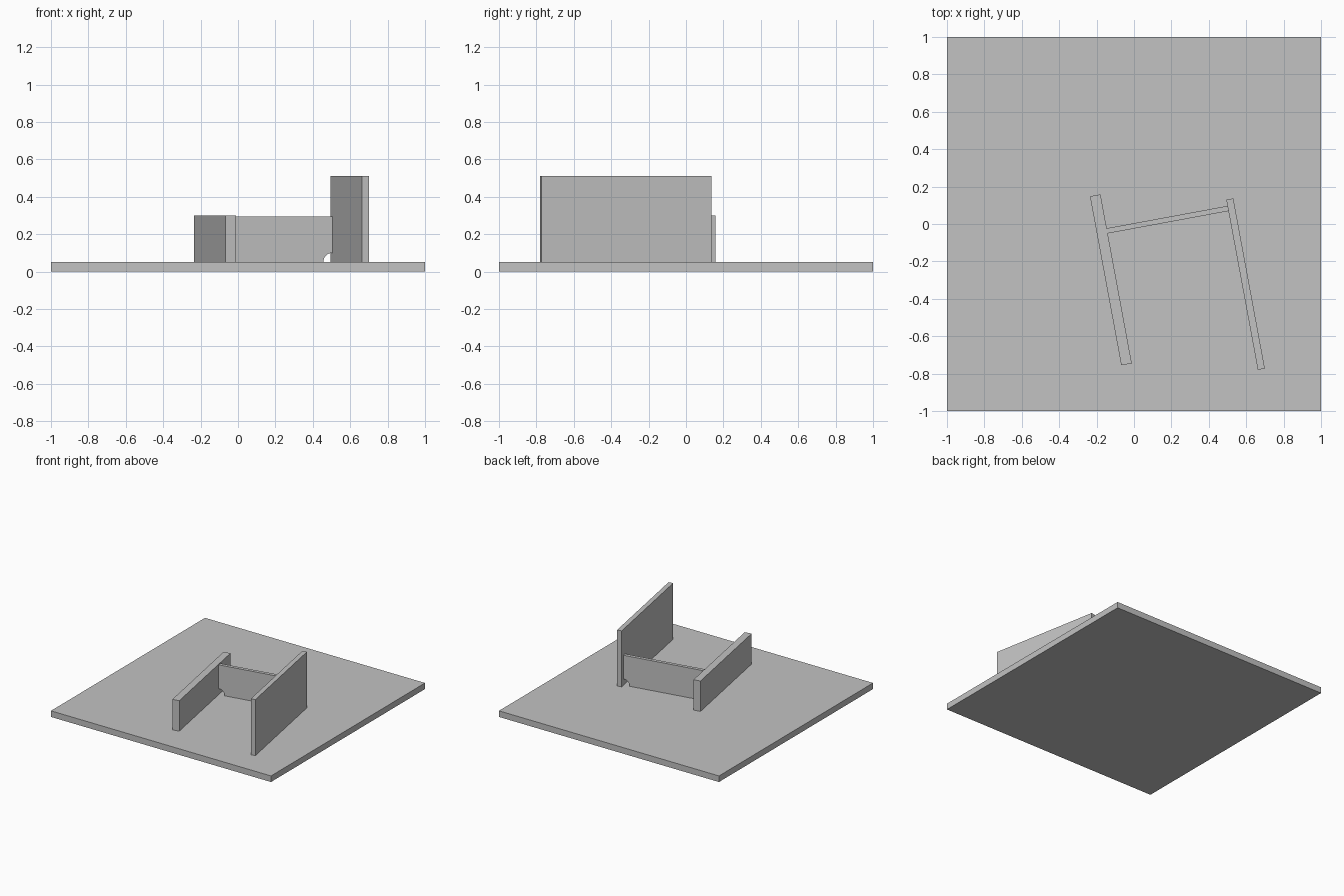
import bpy
import bmesh
from math import radians, sin, cos, pi
from mathutils import Matrix

default = bpy.data.objects.get("Cube")
if default:
    bpy.data.objects.remove(default, do_unlink=True)

grey = bpy.data.materials.new("plain grey")
grey.use_nodes = True
colour = (0.54, 0.54, 0.54, 1)
grey.diffuse_color = colour
grey.node_tree.nodes["Principled BSDF"].inputs["Base Color"].default_value = colour

BASE_TOP = 0.05
TURN = Matrix.Rotation(radians(10.5), 4, "Z")


def finish(name, bm, matrix):
    bmesh.ops.recalc_face_normals(bm, faces=bm.faces)
    mesh = bpy.data.meshes.new(name)
    bm.to_mesh(mesh)
    bm.free()
    mesh.materials.append(grey)
    obj = bpy.data.objects.new(name, mesh)
    obj.matrix_world = matrix
    bpy.context.collection.objects.link(obj)


def box(name, x, y, bottom, size, matrix):
    bm = bmesh.new()
    bmesh.ops.create_cube(bm, size=1)
    bmesh.ops.scale(bm, vec=size, verts=bm.verts)
    bmesh.ops.translate(bm, vec=(x, y, bottom + size[2] / 2), verts=bm.verts)
    finish(name, bm, matrix)


# Square ground slab
box("base_slab", 0, 0, 0, (2, 2, BASE_TOP), Matrix())

# Two parallel side walls, turned together on the slab
box("low_wall", -0.176, -0.271, BASE_TOP, (0.057, 0.919, 0.25), TURN)
box("tall_wall", 0.528, -0.425, BASE_TOP, (0.038, 0.925, 0.46), TURN)

# Cross panel between the walls, with rounded notches in both lower corners
left, right, top, radius = -0.1475, 0.509, 0.295, 0.05
steps = 8
arc = [(radius * cos(pi / 2 * i / steps), BASE_TOP + radius * sin(pi / 2 * i / steps))
       for i in range(steps + 1)]
outline = [(left + x, z) for x, z in reversed(arc)]
outline += [(right - x, z) for x, z in arc]
outline += [(right, top), (left, top)]
bm = bmesh.new()
face = bm.faces.new([bm.verts.new((x, -0.024, z)) for x, z in outline])
grown = bmesh.ops.extrude_face_region(bm, geom=[face], use_keep_orig=True)
bmesh.ops.translate(bm, vec=(0, 0.028, 0),
                    verts=[g for g in grown["geom"] if isinstance(g, bmesh.types.BMVert)])
finish("cross_panel", bm, TURN)
